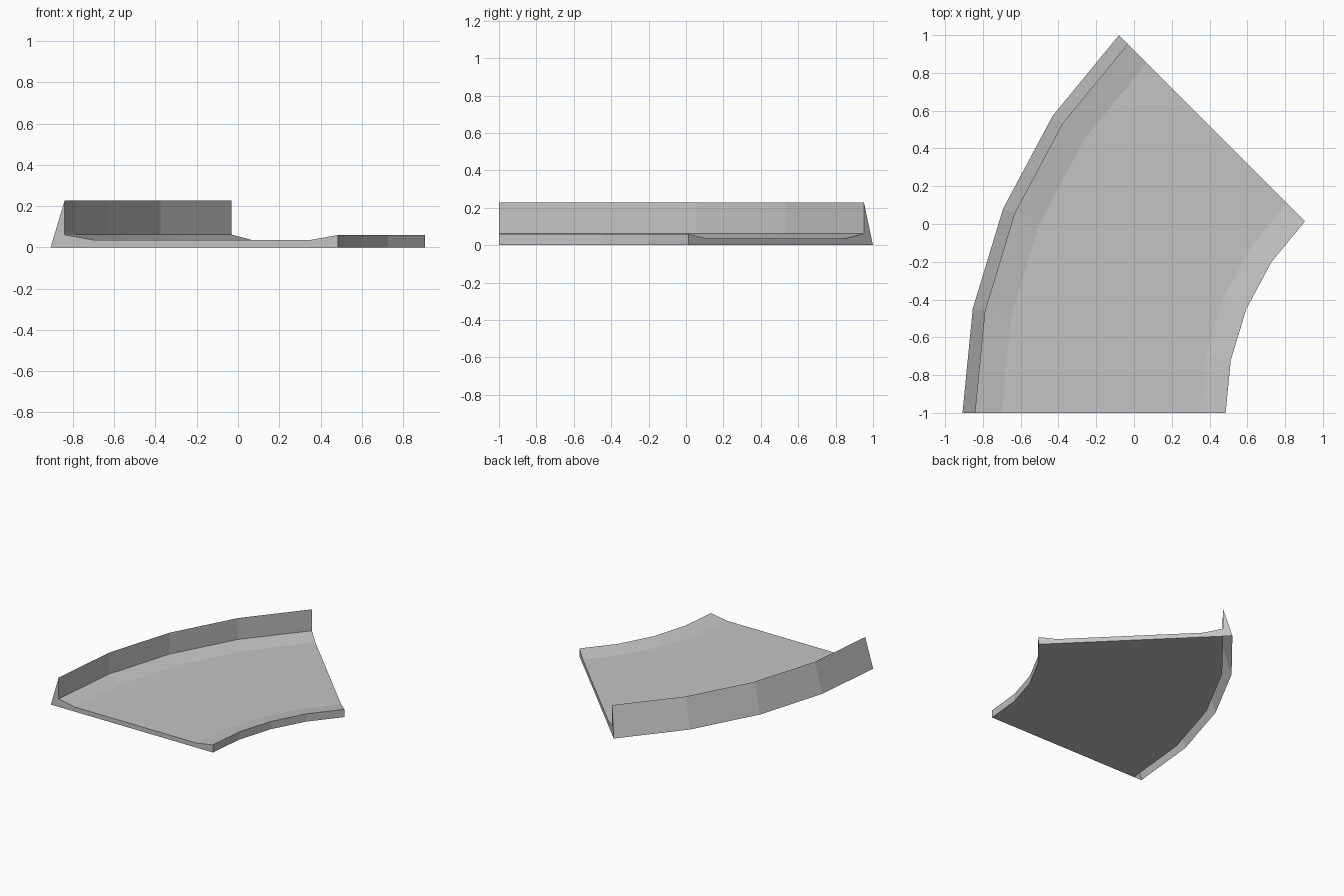
import bpy
import bmesh
from math import sin, cos, radians

cube = bpy.data.objects.get("Cube")
if cube:
    bpy.data.objects.remove(cube, do_unlink=True)

# Single plain grey
grey = bpy.data.materials.new("light grey")
grey.use_nodes = True
colour = (0.55, 0.55, 0.55, 1)
grey.diffuse_color = colour
bsdf = next(n for n in grey.node_tree.nodes if n.type == "BSDF_PRINCIPLED")
bsdf.inputs["Base Color"].default_value = colour

# Cross-section (x, z): leaning outer wall, sunken floor, low inner lip, underside
WALL_FOOT, WALL_FACE, LIP = -0.908, -0.84, 0.485
profile = [(WALL_FOOT, 0), (WALL_FACE, 0.228), (WALL_FACE, 0.062), (-0.70, 0.036),
           (0.35, 0.036), (LIP, 0.06), (LIP, 0), (WALL_FACE, 0)]
CENTRE_X, START_Y = 1.92, -1.0
SEGMENTS, SWEEP = 4, radians(45)

# Sweep the cross-section around the bend
bm = bmesh.new()
rings = []
for i in range(SEGMENTS + 1):
    a = SWEEP * i / SEGMENTS
    rings.append([bm.verts.new((CENTRE_X - (CENTRE_X - x) * cos(a),
                                START_Y + (CENTRE_X - x) * sin(a), z))
                  for x, z in profile])

# Strips between rings; the hollow under the outer wall stays open
for near, far in zip(rings, rings[1:]):
    for k in range(len(profile) - 1):
        bm.faces.new((near[k], near[k + 1], far[k + 1], far[k]))

# End caps
bm.faces.new(list(reversed(rings[0])))
bm.faces.new(rings[-1])

mesh = bpy.data.meshes.new("curved_track")
bm.to_mesh(mesh)
bm.free()
mesh.materials.append(grey)
track = bpy.data.objects.new("curved_track", mesh)
bpy.context.collection.objects.link(track)
